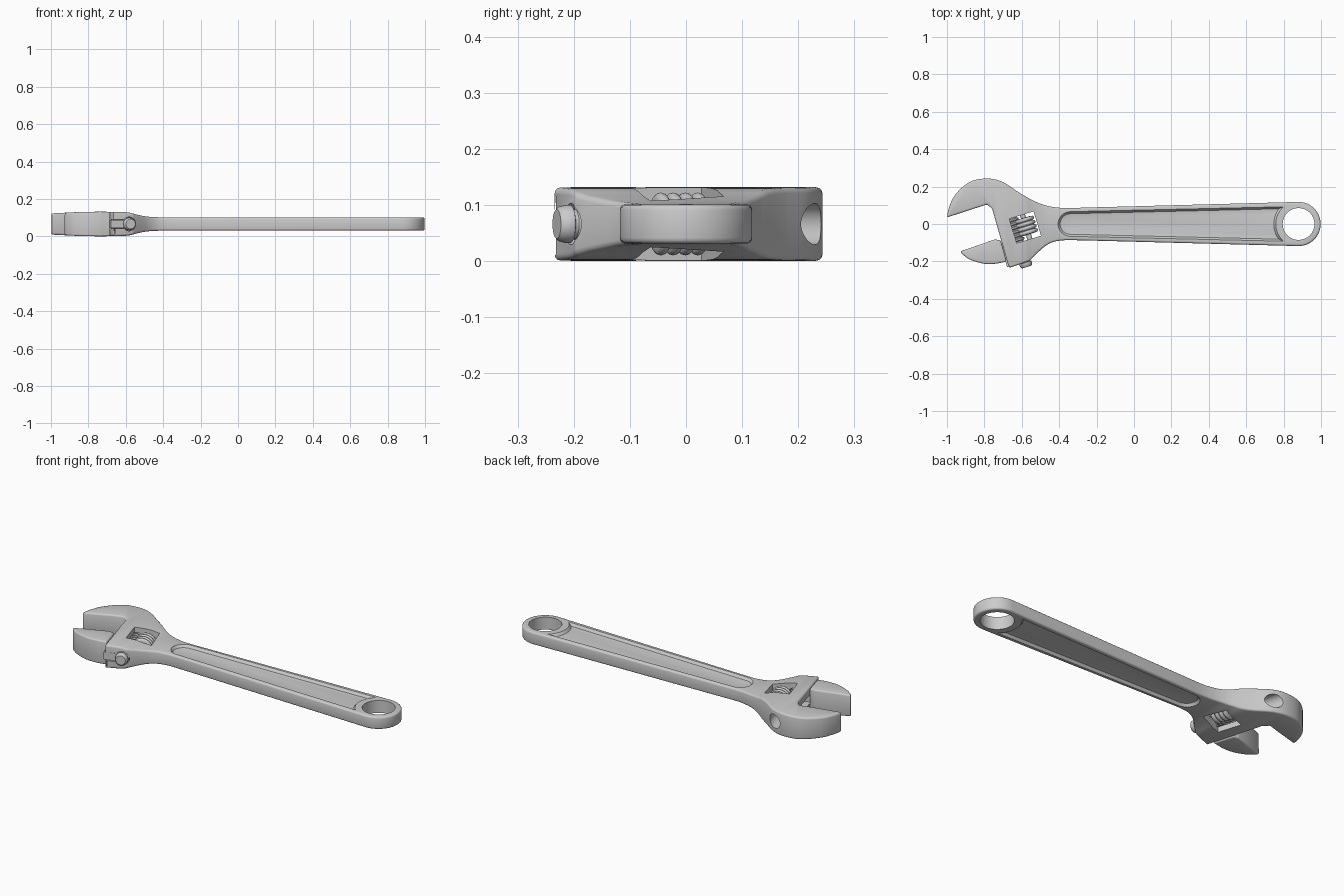
import bpy, bmesh
from math import sin, cos, pi, radians, degrees, asin
from mathutils import Matrix, Vector

if "Cube" in bpy.data.objects:
    bpy.data.objects.remove(bpy.data.objects["Cube"])

ZC = 0.066                                   # mid-plane height
# local frame of the sliding jaw: y runs along the rack axis
SLIDE = Matrix.Translation((-0.638, -0.02, ZC)) @ Matrix.Rotation(radians(17), 4, 'Z')
LATHE = Matrix.Rotation(radians(-90), 4, 'X')


def spline(pts, n=6):
    """Catmull-Rom curve through a few points."""
    v = [Vector(p) for p in pts]
    v = [2 * v[0] - v[1]] + v + [2 * v[-1] - v[-2]]
    out = []
    for i in range(1, len(v) - 2):
        a, b, c, d = v[i - 1:i + 3]
        for k in range(n):
            t = k / n
            out.append(0.5 * (2 * b + (c - a) * t + (2 * a - 5 * b + 4 * c - d) * t * t
                              + (3 * b - a - 3 * c + d) * t ** 3))
    return [tuple(p) for p in out] + [tuple(pts[-1])]


def arc(cx, cy, r, a0, a1, n=24):
    return [(cx + r * cos(radians(a0 + (a1 - a0) * i / n)),
             cy + r * sin(radians(a0 + (a1 - a0) * i / n))) for i in range(n + 1)]


def finish(name, bm, matrix=None):
    if matrix:
        bm.transform(matrix)
    bmesh.ops.recalc_face_normals(bm, faces=bm.faces)
    me = bpy.data.meshes.new(name)
    bm.to_mesh(me)
    bm.free()
    ob = bpy.data.objects.new(name, me)
    bpy.context.collection.objects.link(ob)
    return ob


def loft(name, layers, matrix=None):
    """Capped solid through equal-length loops of 3D points."""
    bm = bmesh.new()
    rings = [[bm.verts.new(p) for p in layer] for layer in layers]
    n = len(rings[0])
    for a, b in zip(rings, rings[1:]):
        for i in range(n):
            bm.faces.new((a[i], a[(i + 1) % n], b[(i + 1) % n], b[i]))
    bm.faces.new(rings[0])
    bm.faces.new(rings[-1])
    return finish(name, bm, matrix)


def prism(name, pts, z0, z1, matrix=None):
    return loft(name, [[(x, y, z) for x, y in pts] for z in (z0, z1)], matrix)


def box(name, x0, x1, y0, y1, z0, z1, matrix=None):
    return prism(name, [(x0, y0), (x1, y0), (x1, y1), (x0, y1)], z0, z1, matrix)


def lathe(name, prof, matrix, n=32):
    """Capped solid of revolution about local z from (radius, z) pairs."""
    return loft(name, [[(r * cos(2 * pi * i / n), r * sin(2 * pi * i / n), z)
                        for i in range(n)] for r, z in prof], matrix)


def apply_mod(ob, kind, **props):
    m = ob.modifiers.new(kind, kind)
    for k, v in props.items():
        setattr(m, k, v)
    bpy.context.view_layer.objects.active = ob
    bpy.ops.object.modifier_apply(modifier=m.name)


def extent(me):
    return [f(v.co[i] for v in me.vertices) for i in range(3) for f in (min, max)]


def boolean(ob, cutter, op='DIFFERENCE'):
    """Boolean that retries with other solvers if a cut breaks the bounding box."""
    keep = ob.data.copy()
    for solver in ('EXACT', 'MANIFOLD', 'FLOAT'):
        apply_mod(ob, 'BOOLEAN', object=cutter, operation=op, solver=solver)
        if op == 'INTERSECT' or len(ob.data.vertices) and all(
                abs(a - b) < 0.02 for a, b in zip(extent(keep), extent(ob.data))):
            break
        ob.data = keep.copy()
    bpy.data.objects.remove(cutter)


def weld(ob, d):
    bm = bmesh.new()
    bm.from_mesh(ob.data)
    bmesh.ops.remove_doubles(bm, verts=bm.verts, dist=d)
    bmesh.ops.dissolve_degenerate(bm, edges=bm.edges, dist=1e-5)
    bm.to_mesh(ob.data)
    bm.free()


def round_edges(ob, w):
    weld(ob, 0.003)
    apply_mod(ob, 'BEVEL', width=w, segments=3, limit_method='ANGLE',
              angle_limit=radians(50), use_clamp_overlap=False)
    weld(ob, 0.0002)


def smooth(ob, angle=35):
    bpy.ops.object.select_all(action='DESELECT')
    ob.select_set(True)
    bpy.context.view_layer.objects.active = ob
    bpy.ops.object.shade_smooth_by_angle(angle=radians(angle))


def side_solid(name):
    """Thickness profile seen from the front, extruded across y."""
    half = [(-1.05, 0.054), (-0.85, 0.064)] + spline(
        [(-0.74, 0.066), (-0.60, 0.063), (-0.54, 0.050), (-0.48, 0.039), (-0.40, 0.035)], 4
    ) + [(1.05, 0.035)]
    pts = half + [(x, -z) for x, z in reversed(half)]
    m = Matrix.Translation((0, 0, ZC)) @ Matrix.Rotation(radians(90), 4, 'X')
    return prism(name, pts, -0.5, 0.5, m)


# wrench body: fixed jaw, head plate, handle and ring end as one outline
outline = spline([(-1.0, 0.035), (-0.99, 0.085), (-0.957, 0.155), (-0.88, 0.224), (-0.786, 0.243),
                  (-0.70, 0.224), (-0.61, 0.165), (-0.50, 0.108), (-0.39, 0.086), (-0.25, 0.088)],
                 4)
outline += arc(0.88, 0, 0.118, 90, -90)
outline += spline([(-0.25, -0.088), (-0.39, -0.088), (-0.47, -0.115), (-0.56, -0.198)], 4)
outline += [(-0.668, -0.235), (-0.758, 0.08), (-0.785, 0.105)]
body = prism("wrench_body", outline, -0.1, 0.3)
boolean(body, side_solid("profile"), 'INTERSECT')
round_edges(body, 0.010)

# web slot, rack bore and window through the head
boolean(body, box("slot", -0.16, 0.003, -0.35, 0.085, -0.024, 0.024, SLIDE))
boolean(body, lathe("bore", [(0.037, -0.35), (0.037, 0.4)], SLIDE @ LATHE))
boolean(body, box("window", -0.014, 0.122, -0.082, 0.054, -0.2, 0.2, SLIDE))

# hanging hole
boolean(body, lathe("hole", [(0.085, -0.1), (0.085, 0.3)],
                    Matrix.Translation((0.88, 0, 0)), 48))


# handle recesses on both faces, walls drafted
def recess(inset, z):
    r, half = 0.122 + inset, 0.092 - inset
    a = degrees(asin(half / r))
    pts = arc(-0.34, 0, 0.066 - inset, 90, 270, 16) + arc(0.88, 0, r, 180 + a, 180 - a, 12)
    return [(x, y, z) for x, y in pts]


for s in (1, -1):
    boolean(body, loft("recess", [recess(i, ZC + s * z) for i, z in
                                  ((0.026, 0.018), (0.011, 0.021), (0.0, 0.035), (0.0, 0.09))]))
smooth(body)

# movable jaw
jaw_pts = [(-0.93, -0.147), (-0.745, -0.083), (-0.713, -0.086), (-0.681, -0.202)]
jaw_pts += spline([(-0.70, -0.205), (-0.75, -0.213), (-0.81, -0.211), (-0.877, -0.19),
                   (-0.915, -0.165)])
jaw = prism("movable_jaw", jaw_pts, -0.1, 0.3)
boolean(jaw, side_solid("profile"), 'INTERSECT')
round_edges(jaw, 0.008)
smooth(jaw)

# jaw web joining the jaw to its rack
smooth(box("jaw_web", -0.10, 0.0, -0.19, -0.06, -0.021, 0.021, SLIDE))

# toothed rack shank
prof = [(0.026, -0.220), (0.031, -0.215)]
y = -0.203
while y < 0.06:
    prof += [(0.034, y), (0.034, y + 0.008), (0.026, y + 0.011), (0.026, y + 0.017)]
    y += 0.022
smooth(lathe("jaw_rack", prof, SLIDE @ LATHE))

# adjusting screw with rounded threads, and its pin
AXIS = SLIDE @ Matrix.Translation((0.06, -0.01, 0)) @ LATHE
prof = [(0.036, -0.046)]
for i in range(4):
    c = -0.0345 + i * 0.023
    prof += [(0.044 + 0.012 * sin(pi * k / 6), c - 0.0105 * cos(pi * k / 6)) for k in range(7)]
prof.append((0.036, 0.046))
smooth(lathe("adjusting_screw", prof, AXIS, 40), 50)
smooth(lathe("screw_pin", [(0.014, -0.085), (0.014, 0.075)], AXIS, 20))

# drop everything onto the floor
low = min(v.co.z for o in bpy.data.objects for v in o.data.vertices)
for o in bpy.data.objects:
    o.location.z -= low
